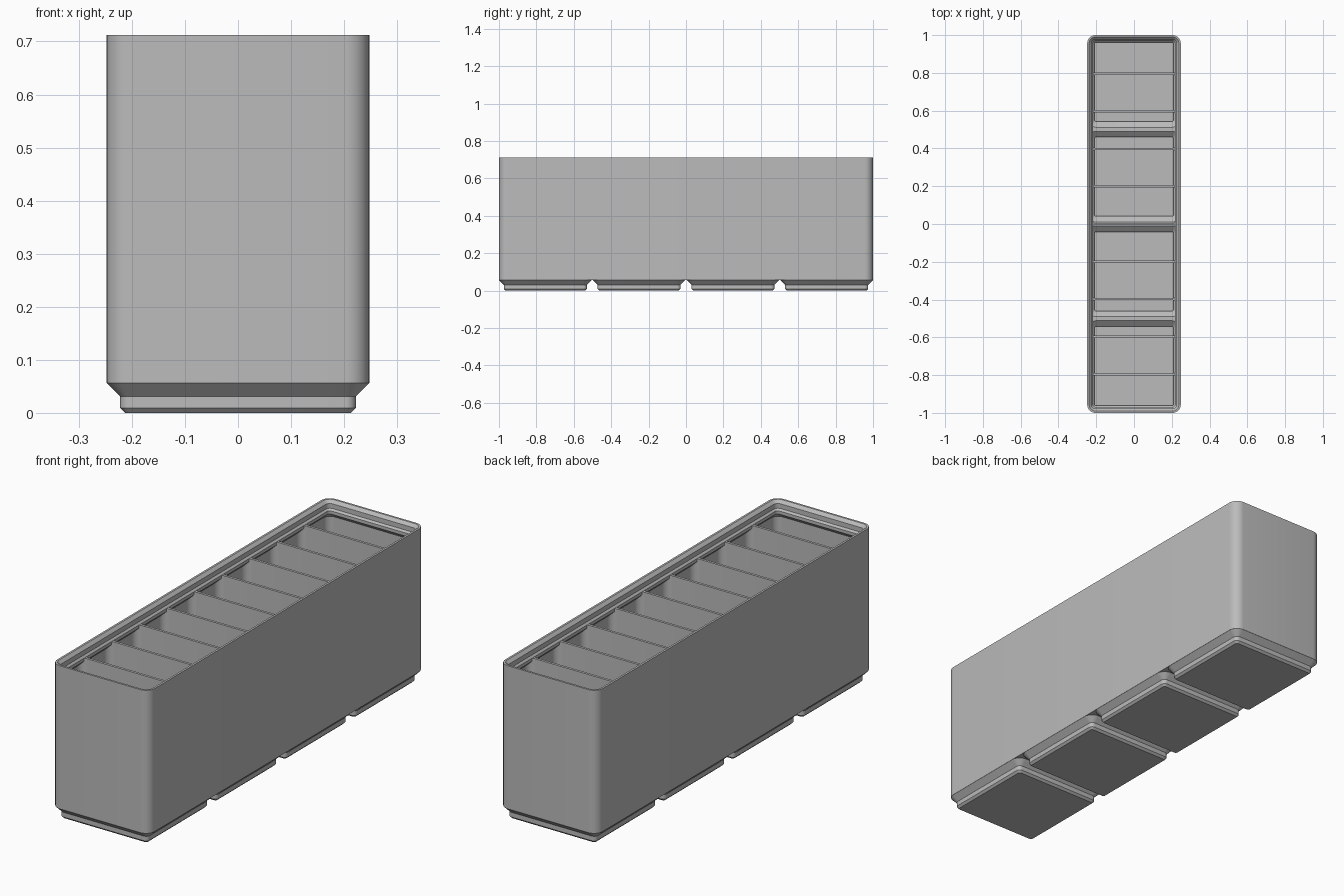
import bpy, bmesh, math

if "Cube" in bpy.data.objects:
    bpy.data.objects.remove(bpy.data.objects["Cube"], do_unlink=True)

HX, HY, R = 0.2478, 1.0, 0.0448      # outer half width, half length, corner radius
WALL, PITCH = 0.0115, 0.5015         # wall thickness, foot spacing
FOOT_TOP, TOP = 0.0567, 0.712
centres = [(i - 1.5) * PITCH for i in range(4)]

grey = bpy.data.materials.new("plain grey")
grey.use_nodes = True
grey.diffuse_color = (0.5, 0.5, 0.5, 1)
grey.node_tree.nodes["Principled BSDF"].inputs["Base Color"].default_value = (0.5, 0.5, 0.5, 1)


def ring(bm, hx, y0, y1, r, z, seg=8):
    """Rounded rectangle of vertices at height z."""
    corners = [(hx - r, y1 - r), (r - hx, y1 - r), (r - hx, y0 + r), (hx - r, y0 + r)]
    verts = []
    for q, (cx, cy) in enumerate(corners):
        for k in range(seg + 1):
            a = math.pi / 2 * (q + k / seg)
            verts.append(bm.verts.new((cx + r * math.cos(a), cy + r * math.sin(a), z)))
    return verts


def loft(bm, sections):
    """Closed solid through a stack of rounded rectangles."""
    rings = [ring(bm, *s) for s in sections]
    for a, b in zip(rings, rings[1:]):
        n = len(a)
        for i in range(n):
            bm.faces.new((a[i], a[(i + 1) % n], b[(i + 1) % n], b[i]))
    bm.faces.new(rings[0][::-1])
    bm.faces.new(rings[-1])


def prism(bm, points, place, lo, hi):
    """Extrude a flat outline between two depths."""
    a = [bm.verts.new(place(p, lo)) for p in points]
    b = [bm.verts.new(place(p, hi)) for p in points]
    n = len(a)
    for i in range(n):
        bm.faces.new((a[i], a[(i + 1) % n], b[(i + 1) % n], b[i]))
    bm.faces.new(a[::-1])
    bm.faces.new(b)


def make(name, bm):
    bmesh.ops.recalc_face_normals(bm, faces=bm.faces)
    mesh = bpy.data.meshes.new(name)
    bm.to_mesh(mesh)
    bm.free()
    mesh.materials.append(grey)
    ob = bpy.data.objects.new(name, mesh)
    bpy.context.collection.objects.link(ob)
    return ob


def activate(ob):
    bpy.ops.object.select_all(action='DESELECT')
    ob.select_set(True)
    bpy.context.view_layer.objects.active = ob


def combine(ob, other, operation):
    mod = ob.modifiers.new(operation, 'BOOLEAN')
    mod.operation, mod.object, mod.solver = operation, other, 'EXACT'
    activate(ob)
    bpy.ops.object.modifier_apply(modifier=mod.name)
    bpy.data.objects.remove(other, do_unlink=True)


# Outer block
bm = bmesh.new()
loft(bm, [(HX, -HY, HY, R, z) for z in (FOOT_TOP, TOP)])
body = make("bin_body", bm)

# Stepped feet, with a short stub inside the block
bm = bmesh.new()
for c in centres:
    loft(bm, [(h, c - h, c + h, r, z) for h, r, z in (
        (0.2125, 0.0096, 0), (0.222, 0.019, 0.0096), (0.222, 0.019, 0.031),
        (HX - 0.0003, R, FOOT_TOP - 0.0003), (HX - 0.004, R, 0.0605))])
combine(body, make("feet", bm), 'UNION')

# Hollow of each foot
bm = bmesh.new()
for c in centres:
    low = 0.236 if c < -PITCH else 0.242
    high = 0.236 if c > PITCH else 0.242
    loft(bm, [
        (0.209, c - 0.209, c + 0.209, 0.0075, 0.012),
        (0.209, c - 0.209, c + 0.209, 0.0075, 0.0358),
        (0.2355, c - low, c + high, 0.033, 0.0635),
        (0.23, c - low + 0.005, c + high - 0.005, 0.033, 0.07)])
combine(body, make("foot_hollows", bm), 'DIFFERENCE')

# Main cavity with the stacking lip at its mouth
bm = bmesh.new()
loft(bm, [(HX - d, d - HY, HY - d, R - d, z) for d, z in (
    (WALL, 0.062), (WALL, 0.6348), (0.031, 0.6544), (0.031, 0.6687),
    (0.0227, 0.677), (0.0227, 0.6985), (0.0095, TOP), (0.0095, TOP + 0.02))])
combine(body, make("cavity", bm), 'DIFFERENCE')

# Dividers with filleted ends
half, fillet, inner = 0.0057, 0.033, HX - WALL
quarter = []
for k in range(9):
    a = math.pi / 2 * k / 8
    quarter.append((inner - fillet + fillet * math.sin(a), half + fillet * (1 - math.cos(a))))
quarter.append((inner + 0.004, half + fillet))
mirror = lambda pts, sx, sy: [(x * sx, y * sy) for x, y in pts]
outline = (quarter + mirror(quarter[::-1], 1, -1)
           + mirror(quarter, -1, -1) + mirror(quarter[::-1], -1, 1))
web = [(0.212, 0.01), (0.212, 0.036), (0.237, 0.062)]
web += mirror(web[::-1], -1, 1)

bm = bmesh.new()
for i in range(-4, 5):
    y = i * 0.1988
    prism(bm, outline, lambda p, z: (p[0], y + p[1], z), 0.06, 0.668)
    if i:
        prism(bm, web, lambda p, d: (p[0], y + d, p[1]), -half, half)
dividers = make("dividers", bm)

for ob in (body, dividers):
    activate(ob)
    bpy.ops.object.shade_smooth_by_angle(angle=math.radians(30))
